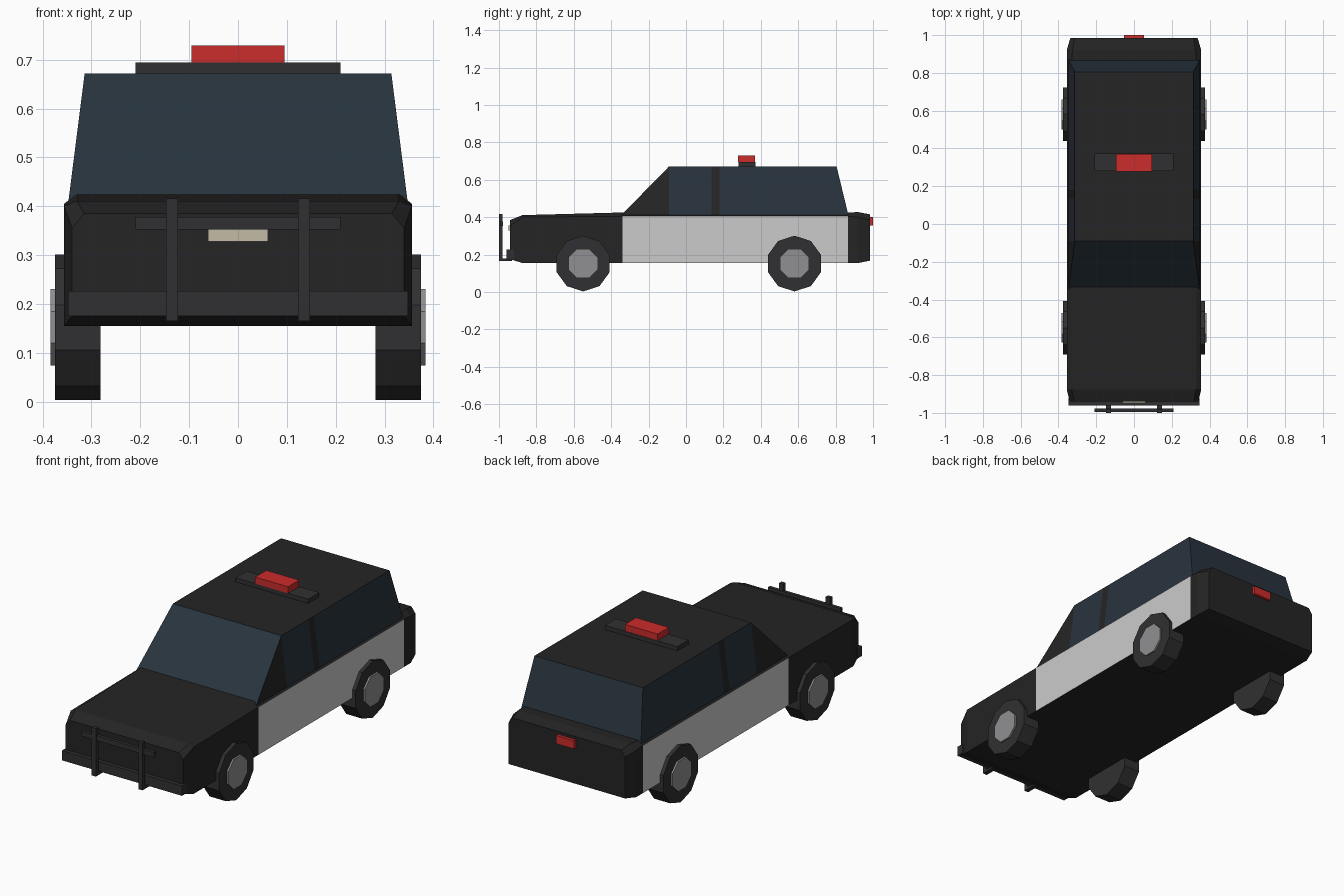
import bpy, bmesh, math

if "Cube" in bpy.data.objects:
    bpy.data.objects.remove(bpy.data.objects["Cube"])

def mat(name, r, g, b):
    m = bpy.data.materials.new(name)
    m.diffuse_color = (r, g, b, 1)
    m.use_nodes = True
    m.node_tree.nodes["Principled BSDF"].inputs["Base Color"].default_value = m.diffuse_color
    return m

BLACK = mat("black paint", .018, .018, .019)
WHITE = mat("white paint", .55, .55, .56)
GLASS = mat("dark glass", .022, .034, .048)
TRIM = mat("trim", .03, .03, .032)
HUB = mat("hub grey", .28, .28, .29)
RED = mat("red", .6, .025, .025)
LAMP = mat("plate", .55, .5, .38)

def finish(name, bm, *mats):
    bmesh.ops.recalc_face_normals(bm, faces=bm.faces)
    me = bpy.data.meshes.new(name)
    bm.to_mesh(me)
    bm.free()
    for m in mats:
        me.materials.append(m)
    ob = bpy.data.objects.new(name, me)
    bpy.context.collection.objects.link(ob)
    return ob

def box(name, x0, x1, y0, y1, z0, z1, m):
    bm = bmesh.new()
    bmesh.ops.create_cube(bm, size=1)
    for v in bm.verts:
        v.co = ((x0 + x1) / 2 + v.co.x * (x1 - x0),
                (y0 + y1) / 2 + v.co.y * (y1 - y0),
                (z0 + z1) / 2 + v.co.z * (z1 - z0))
    return finish(name, bm, m)

# Body: lofted sections (y, half width, bottom, shoulder, top, top half width)
stations = [(-.94, .34, .175, .355, .385, .315),
            (-.875, .356, .155, .40, .411, .33),
            (-.34, .356, .155, .405, .425, .33),
            (.865, .356, .155, .405, .425, .33),
            (.92, .356, .155, .40, .427, .325),
            (.985, .337, .168, .385, .415, .315)]
bm = bmesh.new()
rings = [[bm.verts.new(p) for p in ((-w, y, zb), (w, y, zb), (w, y, zs),
                                    (t, y, zt), (-t, y, zt), (-w, y, zs))]
         for y, w, zb, zs, zt, t in stations]
for i, (a, b) in enumerate(zip(rings, rings[1:])):
    for j in range(6):
        k = (j + 1) % 6
        f = bm.faces.new((a[j], a[k], b[k], b[j]))
        if i == 2 and j in (1, 5):      # white door panels
            f.material_index = 1
bm.faces.new(rings[0])
bm.faces.new(rings[-1])
finish("body", bm, BLACK, WHITE)

# Cabin: side strips alternate pillar and window
low = [-.345, -.09, .135, .18, .868]
high = [-.09, .135, .18, .805]
bm = bmesh.new()
sides = []
for s in (-1, 1):
    bot = [bm.verts.new((s * .347, y, .412)) for y in low]
    top = [bm.verts.new((s * .314, y, .672)) for y in high]
    bm.faces.new((bot[0], bot[1], top[0]))
    for i in range(3):
        f = bm.faces.new((bot[i + 1], bot[i + 2], top[i + 1], top[i]))
        f.material_index = int(i != 1)
    sides.append((bot, top))
(lb, lt), (rb, rt) = sides
for e in (0, -1):                       # windscreen and rear window
    bm.faces.new((lb[e], rb[e], rt[e], lt[e])).material_index = 1
bm.faces.new(lt + rt[::-1])
bm.faces.new(lb + rb[::-1])
finish("cabin", bm, BLACK, GLASS)

# Wheels
def disc(name, sides, r, x0, x1, y, turn, m):
    bm = bmesh.new()
    ends = []
    for x in (x0, x1):
        ends.append([bm.verts.new((x, y + r * math.sin(a), .152 + r * math.cos(a)))
                     for a in (turn + 2 * math.pi * i / sides for i in range(sides))])
        bm.faces.new(ends[-1])
    for i in range(sides):
        k = (i + 1) % sides
        bm.faces.new((ends[0][i], ends[0][k], ends[1][k], ends[1][i]))
    return finish(name, bm, m)

for y, end in ((-.55, "front"), (.58, "rear")):
    for s, side in ((-1, "left"), (1, "right")):
        disc(f"{end}_{side}_tyre", 10, .149, s * .282, s * .375, y, 0, TRIM)
        disc(f"{end}_{side}_hub", 8, .085, s * .36, s * .384, y, math.pi / 8, HUB)

# Front bumper and push bar
box("front_bumper", -.348, .348, -.96, -.92, .175, .226, TRIM)
for s in (-1, 1):
    x = s * .135
    box("push_bar_post", x - .012, x + .012, -1, -.98, .165, .416, TRIM)
    box("push_bar_bracket", x - .012, x + .012, -.985, -.93, .165, .18, TRIM)
box("push_bar_rail", -.21, .21, -.995, -.978, .352, .378, TRIM)
box("front_plate", -.061, .061, -.948, -.93, .328, .356, LAMP)

# Roof beacon and tail lamp
box("beacon_base", -.21, .21, .28, .372, .665, .694, TRIM)
box("beacon_lamp", -.095, .095, .278, .37, .694, .729, RED)
box("tail_lamp", -.052, .052, .97, 1, .356, .4, RED)
